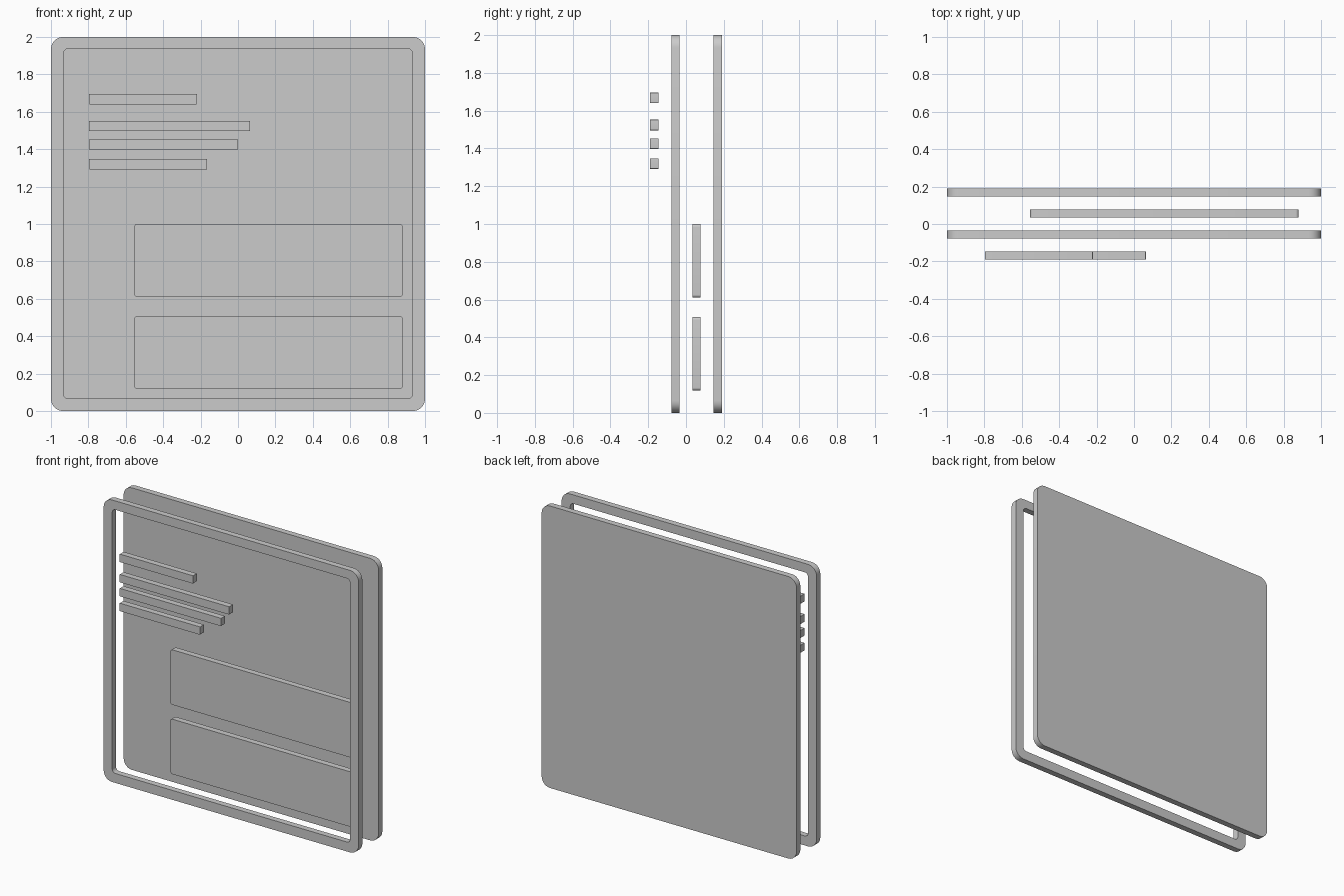
import bpy, bmesh, math

if "Cube" in bpy.data.objects:
    bpy.data.objects.remove(bpy.data.objects["Cube"])

T = 0.043  # thickness of every layer
SEG = 6    # segments per rounded corner


def outline(x0, x1, z0, z1, r):
    """Rounded rectangle in the XZ plane, anticlockwise seen from the front."""
    corners = [(x1 - r, z0 + r, -90), (x1 - r, z1 - r, 0),
               (x0 + r, z1 - r, 90), (x0 + r, z0 + r, 180)]
    pts = []
    for cx, cz, start in corners:
        for i in range(SEG + 1):
            a = math.radians(start + 90 * i / SEG)
            pts.append((cx + r * math.cos(a), cz + r * math.sin(a)))
    return pts


def slab(name, y, outer, inner=None):
    """Extruded rounded rectangle centred on depth y, with an optional opening."""
    bm = bmesh.new()

    def ring(pts, yy):
        return [bm.verts.new((px, yy, pz)) for px, pz in pts]

    def bridge(a, b):
        n = len(a)
        for i in range(n):
            j = (i + 1) % n
            bm.faces.new((a[i], a[j], b[j], b[i]))

    pts = outline(*outer)
    front, back = ring(pts, y - T / 2), ring(pts, y + T / 2)
    bridge(front, back)
    if inner:
        pts = outline(*inner)
        hole_front, hole_back = ring(pts, y - T / 2), ring(pts, y + T / 2)
        bridge(hole_front, hole_back)
        bridge(front, hole_front)
        bridge(back, hole_back)
    else:
        bm.faces.new(front)
        bm.faces.new(back)
    bmesh.ops.recalc_face_normals(bm, faces=bm.faces)
    mesh = bpy.data.meshes.new(name)
    bm.to_mesh(mesh)
    bm.free()
    ob = bpy.data.objects.new(name, mesh)
    bpy.context.collection.objects.link(ob)
    bpy.context.view_layer.objects.active = ob
    ob.select_set(True)
    bpy.ops.object.shade_smooth_by_angle(angle=math.radians(30))
    ob.select_set(False)
    return ob


# Back plate and open border frame
slab("back_plate", 0.168, (-1, 1, 0, 2, 0.065))
slab("border_frame", -0.056, (-1, 1, 0, 2, 0.065),
     (-0.933, 0.933, 0.067, 1.937, 0.025))

# Two floating panels between plate and frame
for i, z0 in enumerate((0.61, 0.118)):
    slab(f"panel_{i + 1}", 0.056, (-0.555, 0.88, z0, z0 + 0.39, 0.016))

# Front row of thin bars: right end, centre height
for i, (x1, zc) in enumerate([(-0.22, 1.668), (0.064, 1.524),
                              (0.0, 1.425), (-0.165, 1.32)]):
    slab(f"bar_{i + 1}", -0.168, (-0.797, x1, zc - 0.028, zc + 0.028, 0.004))
